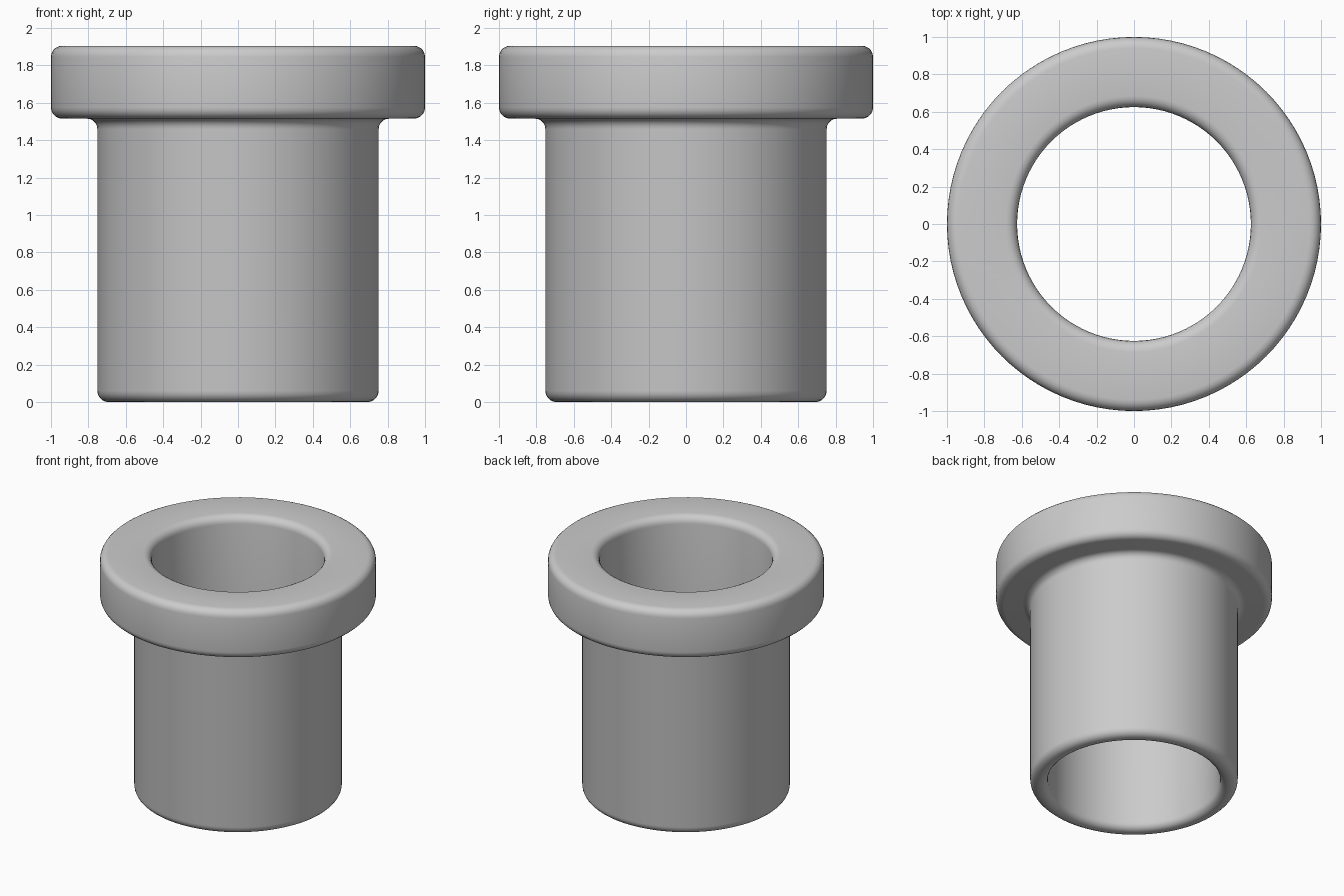
import bpy, bmesh, math
from mathutils import Vector

if "Cube" in bpy.data.objects:
    bpy.data.objects.remove(bpy.data.objects["Cube"])

SIDES = 96
ARC = 5

# Cross-section corners: radius, height, rounding
corners = [
    (0.625, 0.0, 0.055),
    (0.752, 0.0, 0.06),
    (0.752, 1.515, 0.055),
    (1.0, 1.515, 0.06),
    (1.0, 1.905, 0.06),
    (0.625, 1.905, 0.06),
]


def rounded(points):
    """Replace every right-angled corner with a quarter arc."""
    out = []
    n = len(points)
    for i, (r, z, rad) in enumerate(points):
        p = Vector((r, z))
        a = (Vector(points[i - 1][:2]) - p).normalized()
        b = (Vector(points[(i + 1) % n][:2]) - p).normalized()
        centre = p + (a + b) * rad
        for k in range(ARC + 1):
            t = math.pi / 2 * k / ARC
            out.append(centre - b * rad * math.cos(t) - a * rad * math.sin(t))
    return out


# Flanged sleeve, lathed around z
profile = rounded(corners)
bm = bmesh.new()
rings = []
for s in range(SIDES):
    ang = 2 * math.pi * s / SIDES
    rings.append([bm.verts.new((p.x * math.cos(ang), p.x * math.sin(ang), p.y))
                  for p in profile])
m = len(profile)
for s in range(SIDES):
    r0, r1 = rings[s], rings[(s + 1) % SIDES]
    for i in range(m):
        j = (i + 1) % m
        bm.faces.new((r0[i], r1[i], r1[j], r0[j]))
bmesh.ops.recalc_face_normals(bm, faces=bm.faces)
for f in bm.faces:
    f.smooth = True
mesh = bpy.data.meshes.new("flanged_bushing")
bm.to_mesh(mesh)
bm.free()
obj = bpy.data.objects.new("flanged_bushing", mesh)
bpy.context.collection.objects.link(obj)
